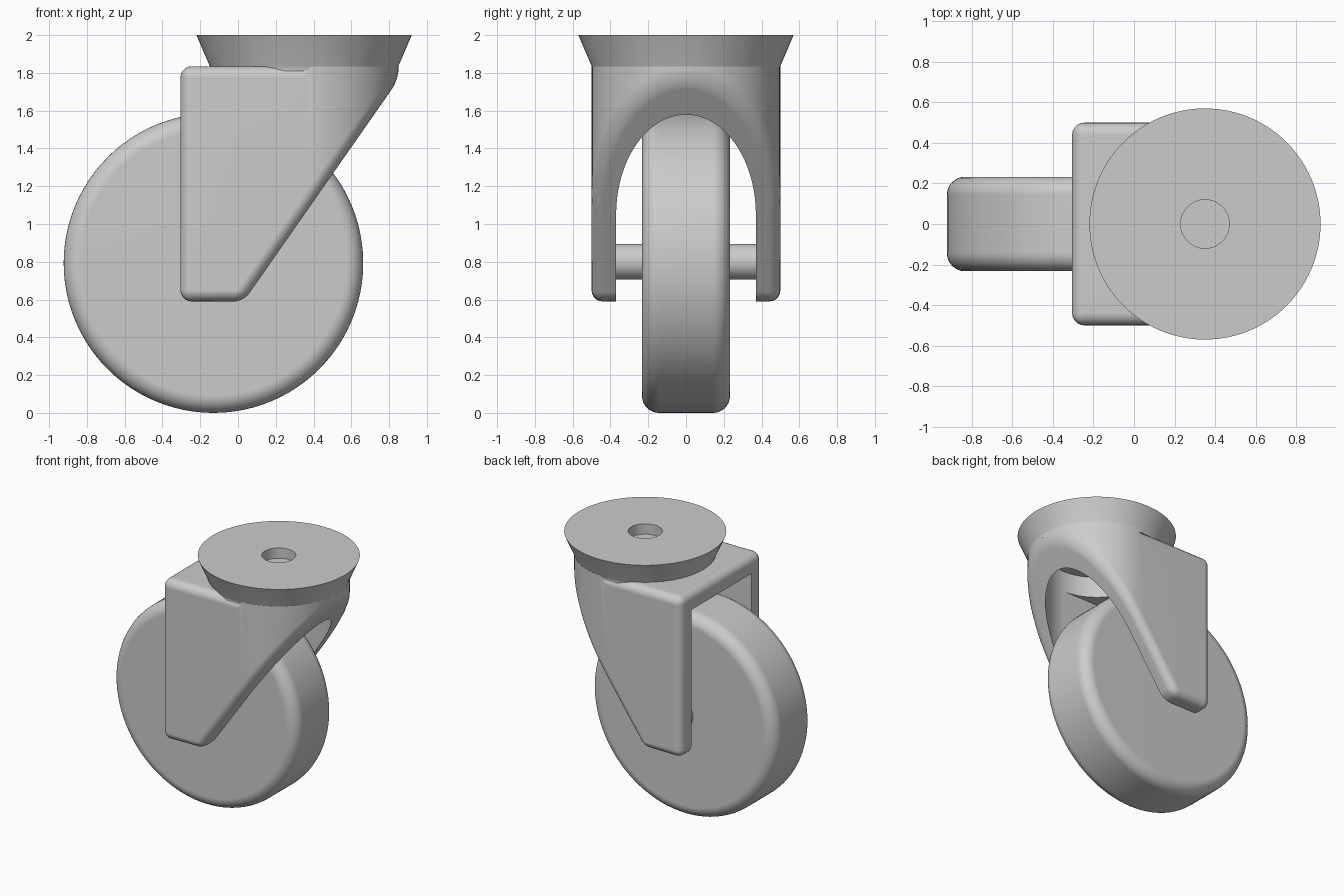
import bpy, bmesh, math
from mathutils import Matrix

if "Cube" in bpy.data.objects:
    bpy.data.objects.remove(bpy.data.objects["Cube"])

grey = bpy.data.materials.new("light_grey")
grey.diffuse_color = (0.6, 0.6, 0.6, 1)
grey.use_nodes = True
grey.node_tree.nodes["Principled BSDF"].inputs["Base Color"].default_value = grey.diffuse_color

STEM_X = 0.35            # centre of the swivel stem
BACK, BOTTOM, TOP = -0.305, 0.59, 1.835
OUT, IN = 0.5, 0.37      # outer and inner half width of the fork
WHEEL = (-0.13, 0, 0.793)


def make(name, bm):
    bmesh.ops.recalc_face_normals(bm, faces=bm.faces)
    if bm.calc_volume(signed=True) < 0:
        bmesh.ops.reverse_faces(bm, faces=bm.faces)
    mesh = bpy.data.meshes.new(name)
    bm.to_mesh(mesh)
    bm.free()
    mesh.materials.append(grey)
    ob = bpy.data.objects.new(name, mesh)
    bpy.context.collection.objects.link(ob)
    bpy.ops.object.select_all(action='DESELECT')
    ob.select_set(True)
    bpy.context.view_layer.objects.active = ob
    bpy.ops.object.shade_smooth_by_angle(angle=math.radians(30))
    ob.modifiers.new("flat_faces", 'WEIGHTED_NORMAL').keep_sharp = True
    return ob


def lathe(name, profile, loc, along_y=False, steps=96):
    """Revolve (radius, height) points around z, or around y."""
    bm = bmesh.new()
    vs = [bm.verts.new((r, 0, h)) for r, h in profile]
    es = [bm.edges.new(p) for p in zip(vs, vs[1:])]
    bmesh.ops.spin(bm, geom=vs + es, cent=(0, 0, 0), axis=(0, 0, 1),
                   angle=math.tau, steps=steps, use_merge=False)
    bmesh.ops.remove_doubles(bm, verts=bm.verts, dist=1e-5)
    if along_y:
        bmesh.ops.rotate(bm, verts=bm.verts, matrix=Matrix.Rotation(math.pi / 2, 3, 'X'))
    bmesh.ops.translate(bm, verts=bm.verts, vec=loc)
    return make(name, bm)


def round_edges(bm, edges):
    bmesh.ops.bevel(bm, geom=edges, offset=0.06, offset_type='OFFSET', segments=5,
                    profile=0.5, affect='EDGES', clamp_overlap=False)


# Wheel with rounded rims
R, W, F = 0.793, 0.233, 0.09
arc = [(R - F + F * math.cos(a), W - F + F * math.sin(a))
       for a in (math.pi / 2 * i / 8 for i in range(9))]
lathe("wheel", [(0, -W)] + [(r, -h) for r, h in reversed(arc)] + arc + [(0, W)], WHEEL, True)

# Axle
lathe("axle", [(0, -0.38), (0.095, -0.38), (0.095, 0.38), (0, 0.38)],
      (WHEEL[0], 0, 0.8), True, 48)

# Flared mounting flange with blind hole, hollow underneath
lathe("mounting_flange",
      [(0, 1.92), (0.12, 1.92), (0.12, 2), (0.57, 2), (0.499, 1.835),
       (0.499, 1.81), (0.371, 1.81), (0.371, 1.87), (0, 1.87)], (STEM_X, 0, 0))


# Fork: U-shaped wall whose lower edge follows a slanted plane
def path(r):
    bend = [(STEM_X + r * math.cos(a), r * math.sin(a))
            for a in (-math.pi / 2 + math.pi * i / 40 for i in range(41))]
    return [(BACK, -r), (0.03, -r)] + bend + [(0.03, r), (BACK, r)]


def low_z(x):
    return BOTTOM + max(0, x - 0.03) * 1.433


bm = bmesh.new()
rings, inner = [], set()
for (ox, oy), (ix, iy) in zip(path(OUT), path(IN)):
    ring = [bm.verts.new(c) for c in ((ox, oy, low_z(ox)), (ox, oy, TOP),
                                      (ix, iy, TOP), (ix, iy, low_z(ix)))]
    inner.update(ring[2:])
    rings.append(ring)
for a, b in zip(rings, rings[1:]):
    for k in range(4):
        m = (k + 1) % 4
        bm.faces.new((a[k], a[m], b[m], b[k]))
bm.faces.new(rings[0])
bm.faces.new(rings[-1][::-1])
bmesh.ops.recalc_face_normals(bm, faces=bm.faces)
round_edges(bm, [e for e in bm.edges if e.calc_face_angle() > 0.4
                 and not all(v in inner for v in e.verts)
                 and not (min(v.co.z for v in e.verts) > TOP - 0.001
                          and max(v.co.x for v in e.verts) > STEM_X + 0.001)])
make("fork", bm)

# Top plate between the fork arms, with a round bite under the flange
bm = bmesh.new()
plan = [(BACK, IN), (BACK, -IN)]
plan += [(STEM_X - IN * math.cos(a), IN * math.sin(a))
         for a in (-math.pi / 2 + math.pi * i / 32 for i in range(33))]
low = [bm.verts.new((x, y, 1.705)) for x, y in plan]
high = [bm.verts.new((x, y, TOP)) for x, y in plan]
bm.faces.new(low[::-1])
bm.faces.new(high)
for i in range(len(low)):
    j = (i + 1) % len(low)
    bm.faces.new((low[i], low[j], high[j], high[i]))
round_edges(bm, [bm.edges.get((high[0], high[1]))])
make("fork_top", bm)
